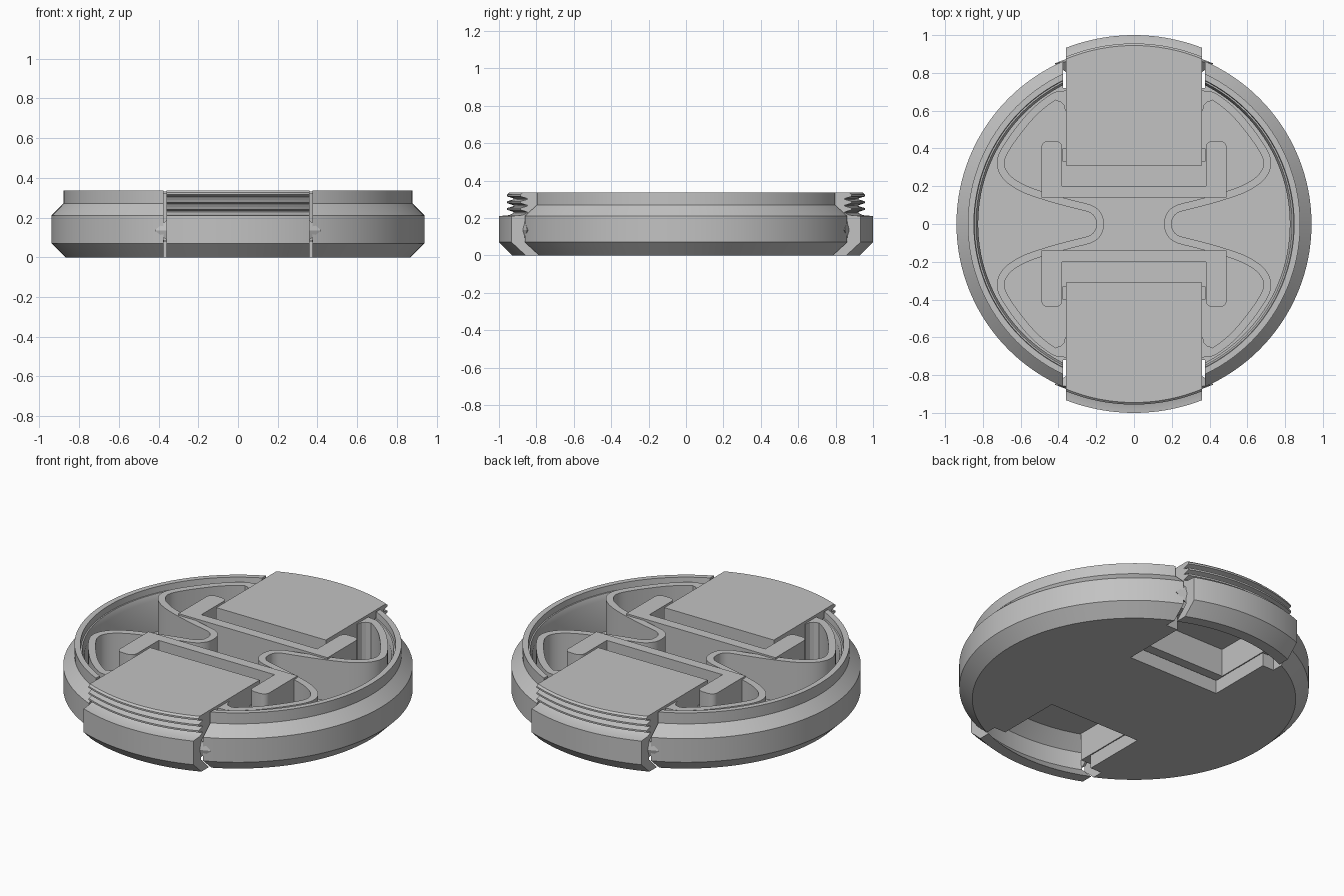
import bpy, bmesh, math
from mathutils import Vector

cube = bpy.data.objects.get("Cube")
if cube:
    bpy.data.objects.remove(cube, do_unlink=True)

TOP, FLOOR = 0.335, 0.08

grey = bpy.data.materials.new("plain grey")
grey.use_nodes = True
grey.diffuse_color = (0.54, 0.54, 0.54, 1)
grey.node_tree.nodes["Principled BSDF"].inputs["Base Color"].default_value = (0.54, 0.54, 0.54, 1)


def finish(name, bm):
    bmesh.ops.remove_doubles(bm, verts=bm.verts, dist=1e-5)
    bmesh.ops.recalc_face_normals(bm, faces=bm.faces)
    mesh = bpy.data.meshes.new(name)
    bm.to_mesh(mesh)
    bm.free()
    mesh.materials.append(grey)
    obj = bpy.data.objects.new(name, mesh)
    bpy.context.collection.objects.link(obj)
    return obj


def smooth(obj):
    bpy.ops.object.select_all(action="DESELECT")
    obj.select_set(True)
    bpy.context.view_layer.objects.active = obj
    bpy.ops.object.shade_smooth_by_angle(angle=math.radians(25))


def lathe(name, profile, steps=128):
    bm = bmesh.new()
    verts = [bm.verts.new((r, 0, z)) for r, z in profile]
    edges = [bm.edges.new(pair) for pair in zip(verts, verts[1:])]
    bmesh.ops.spin(bm, geom=verts + edges, cent=(0, 0, 0), axis=(0, 0, 1),
                   angle=math.tau, steps=steps)
    return finish(name, bm)


def prism(name, outline, z0, z1, rounded=(), radius=0.035):
    """Extrude a flat outline; round the vertical edges at the chosen corners."""
    bm = bmesh.new()
    low = [bm.verts.new((x, y, z0)) for x, y in outline]
    high = [bm.verts.new((x, y, z1)) for x, y in outline]
    bm.faces.new(low)
    bm.faces.new(high)
    for i in range(len(low)):
        j = (i + 1) % len(low)
        bm.faces.new((low[i], low[j], high[j], high[i]))
    bmesh.ops.recalc_face_normals(bm, faces=bm.faces)
    if rounded:
        edges = [bm.edges.get((low[i], high[i])) for i in rounded]
        bmesh.ops.bevel(bm, geom=edges, offset=radius, segments=5, profile=0.5, affect="EDGES")
    return finish(name, bm)


def box(name, x0, x1, y0, y1, z0, z1):
    return prism(name, [(x0, y0), (x1, y0), (x1, y1), (x0, y1)], z0, z1)


def boolean(obj, other, operation):
    mod = obj.modifiers.new("cut", "BOOLEAN")
    mod.object, mod.operation, mod.solver = other, operation, "EXACT"
    graph = bpy.context.evaluated_depsgraph_get()
    mesh = bpy.data.meshes.new_from_object(obj.evaluated_get(graph))
    obj.modifiers.clear()
    obj.data = mesh
    bpy.data.objects.remove(other, do_unlink=True)


def spline(points, steps=6):
    """Smooth path through the points."""
    pts = [Vector(p) for p in points]
    pts = [2 * pts[0] - pts[1]] + pts + [2 * pts[-1] - pts[-2]]
    path = []
    for a, b, c, d in zip(pts, pts[1:], pts[2:], pts[3:]):
        for k in range(steps):
            t = k / steps
            path.append(0.5 * (2 * b + (c - a) * t + (2 * a - 5 * b + 4 * c - d) * t * t
                               + (3 * b - a - 3 * c + d) * t ** 3))
    return path + [pts[-2]]


# Round tray with chamfered outside and a thin upright rim
body = lathe("body_tray", [(0, 0), (0.87, 0), (0.94, 0.07), (0.94, 0.21), (0.885, 0.265),
                           (0.88, 0.27), (0.88, TOP), (0.848, TOP), (0.845, 0.3), (0.837, 0.3),
                           (0.825, 0.27), (0.825, FLOOR), (0, FLOOR)])
# Openings: a narrow window in the floor that widens through the rim
for side in (-1, 1):
    slot = [(-0.3, 0.33), (0.3, 0.33), (0.3, 0.72), (0.375, 0.72), (0.375, 1.2),
            (-0.375, 1.2), (-0.375, 0.72), (-0.3, 0.72)]
    boolean(body, prism("slot_cutter", [(x, y * side) for x, y in slot], -0.1, 0.6), "DIFFERENCE")
smooth(body)

# Winding spring walls, one on each side
half = [(0.377, 0.685), (0.43, 0.67), (0.54, 0.58), (0.655, 0.435), (0.705, 0.335), (0.68, 0.255),
        (0.59, 0.19), (0.45, 0.14), (0.33, 0.107), (0.23, 0.08), (0.19, 0.045)]
centre = spline(half + [(0.18, 0)] + [(x, -y) for x, y in reversed(half)])
edge_a, edge_b = [], []
for i, p in enumerate(centre):
    along = (centre[min(i + 1, len(centre) - 1)] - centre[max(i - 1, 0)]).normalized()
    normal = Vector((-along.y, along.x)) * 0.02
    edge_a.append(p + normal)
    edge_b.append(p - normal)
outline = edge_a + edge_b[::-1]
for side, label in ((1, "left"), (-1, "right")):
    smooth(prism(label + "_spring_wall", [(x * side, y) for x, y in outline], 0.05, 0.32))

# Latch profile: chamfered grip, three thread ridges and a thick top plate
profile = [(0, TOP), (0.945, TOP)]
for k in range(3):
    z = 0.325 - 0.036 * k
    profile += [(0.956, z), (0.956, z - 0.01), (0.922, z - 0.021), (0.922, z - 0.026)]
profile += [(0.945, 0.215), (1, 0.21), (1, 0.07), (0.93, 0), (0.865, 0), (0.935, 0.075),
            (0.935, 0.18), (0.86, 0.25), (0, 0.25)]

for side, label in ((-1, "front"), (1, "back")):
    def span(a, b):
        return sorted((side * a, side * b))

    latch = lathe(label + "_latch", profile, 192)
    boolean(latch, box("latch_limit", -0.36, 0.36, *span(0.31, 1.2), -0.1, 0.6), "INTERSECT")
    smooth(latch)
    box(label + "_latch_inner_wall", -0.36, 0.36, *span(0.31, 0.38), 0.085, 0.25)

    # U-shaped bar with two hooks that guide the latch
    bar = [(-0.49, 0.14), (0.49, 0.14), (0.49, 0.44), (0.38, 0.44),
           (0.38, 0.2), (-0.38, 0.2), (-0.38, 0.44), (-0.49, 0.44)]
    smooth(prism(label + "_guide_bar", [(x, y * side) for x, y in bar], 0.05, 0.33,
                 rounded=(2, 3, 6, 7)))

    for hand in (-1, 1):
        # Flank wall under the top plate, and its small guide tab
        box(label + "_latch_side_wall", *sorted((hand * 0.3, hand * 0.36)), *span(0.38, 0.8),
            0.085, 0.25)
        box(label + "_guide_tab", *sorted((hand * 0.35, hand * 0.379)), *span(0.33, 0.4), 0.085, 0.22)
        # Rounded web joining the spring wall to the latch
        web = [(0.355, 0.6), (0.364, 0.6), (0.372, 0.63), (0.388, 0.646), (0.41, 0.652),
               (0.43, 0.67), (0.39, 0.7), (0.355, 0.71)]
        prism(label + "_spring_web", [(hand * x, side * y) for x, y in web], 0.085, 0.32)
        # Pointed stop beside the grip
        bm = bmesh.new()
        base = [bm.verts.new((hand * 0.355, side * y, z))
                for y, z in ((0.8, 0.135), (0.86, 0.085), (0.875, 0.135), (0.86, 0.19))]
        tip = bm.verts.new((hand * 0.42, side * 0.85, 0.135))
        bm.faces.new(base)
        for i in range(4):
            bm.faces.new((base[i], base[(i + 1) % 4], tip))
        finish(label + "_pointed_stop", bm)
